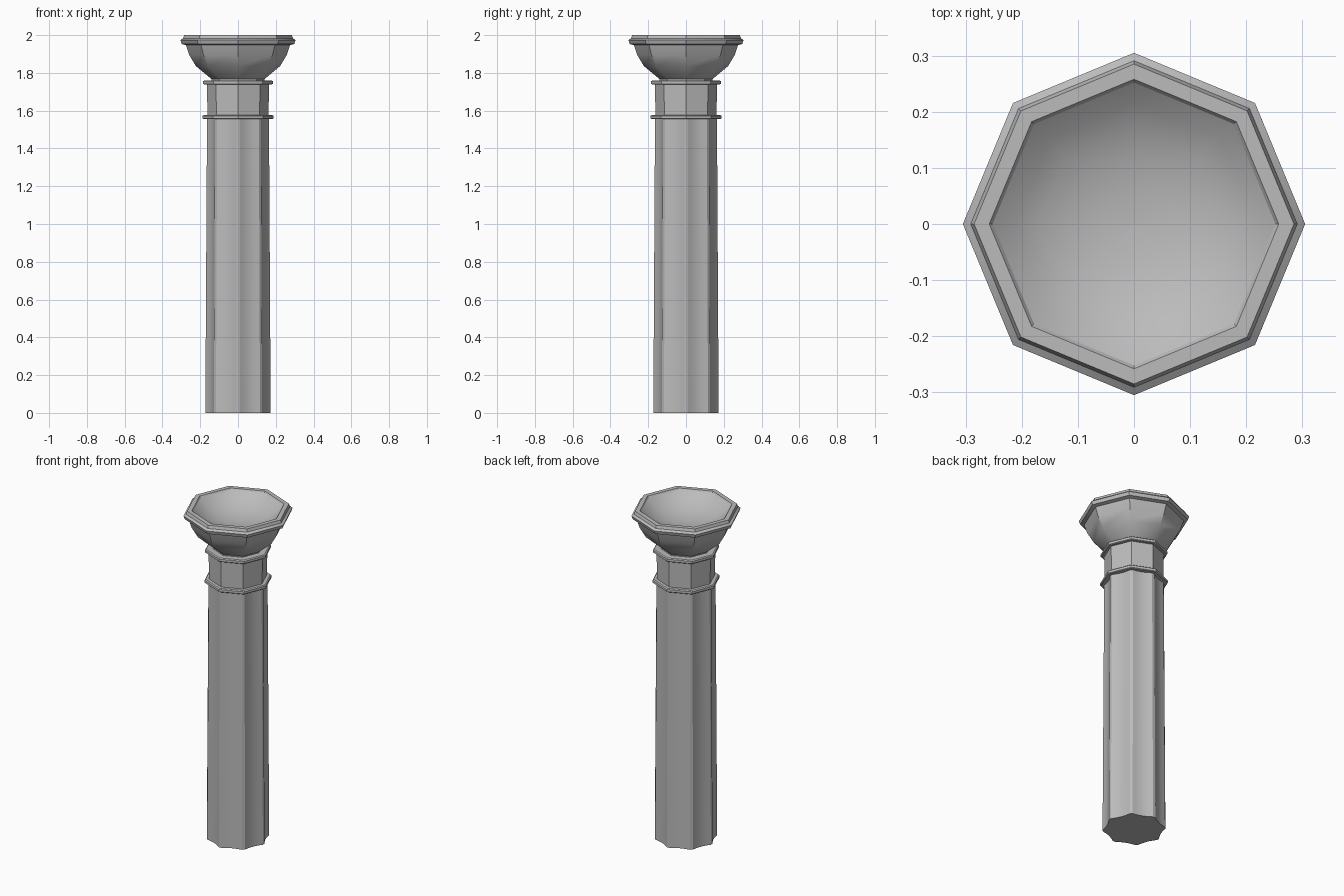
import bpy
import bmesh
from math import sin, cos, pi, radians
from mathutils import Vector

if "Cube" in bpy.data.objects:
    bpy.data.objects.remove(bpy.data.objects["Cube"], do_unlink=True)

SIDES = 8

stone = bpy.data.materials.new("grey stone")
stone.use_nodes = True
GREY = (0.5, 0.5, 0.5, 1)
stone.diffuse_color = GREY
stone.node_tree.nodes["Principled BSDF"].inputs["Base Color"].default_value = GREY


def octagon(radius):
    """Corners of an octagon pointing along the axes."""
    return [Vector((radius * cos(2 * pi * i / SIDES), radius * sin(2 * pi * i / SIDES)))
            for i in range(SIDES)]


def fluted_octagon(radius, arris=0.008, depth=0.008, steps=5):
    """Octagon with narrow flat arrises and shallow hollow sides."""
    points = []
    corners = octagon(radius)
    for i, start in enumerate(corners):
        end = corners[(i + 1) % SIDES]
        across_a = Vector((-start.y, start.x)).normalized() * arris
        across_b = Vector((end.y, -end.x)).normalized() * arris
        a, b = start + across_a, end + across_b
        inward = -(a + b).normalized()
        for s in range(steps + 1):
            t = s / steps
            points.append(a.lerp(b, t) + inward * depth * sin(pi * t))
    return points


def loft(name, sections, cap_start=True, cap_end=True, angle=30):
    """Skin a stack of (outline, height) sections."""
    bm = bmesh.new()
    rings = [[bm.verts.new((p.x, p.y, z)) for p in outline] for outline, z in sections]
    for low, high in zip(rings, rings[1:]):
        n = len(low)
        for i in range(n):
            j = (i + 1) % n
            bm.faces.new((low[i], low[j], high[j], high[i]))
    if cap_start:
        bm.faces.new(rings[0][::-1])
    if cap_end:
        bm.faces.new(rings[-1])
    mesh = bpy.data.meshes.new(name)
    bm.to_mesh(mesh)
    bm.free()
    mesh.materials.append(stone)
    obj = bpy.data.objects.new(name, mesh)
    bpy.context.collection.objects.link(obj)
    bpy.ops.object.select_all(action="DESELECT")
    obj.select_set(True)
    bpy.context.view_layer.objects.active = obj
    bpy.ops.object.shade_smooth_by_angle(angle=radians(angle))
    return obj


def octagonal(name, profile, **options):
    return loft(name, [(octagon(r), z) for r, z in profile], **options)


# Tapered shaft with hollow sides
loft("shaft", [(fluted_octagon(0.173), 0), (fluted_octagon(0.164), 1.56)])

# Neck between two moulded bands
octagonal("neck", [(0.161, 1.56), (0.165, 1.75)])
for name, z, r in (("lower_band", 1.555, 0.187), ("upper_band", 1.738, 0.184)):
    octagonal(name, [(r - 0.005, z), (r, z + 0.004), (r, z + 0.018), (r - 0.006, z + 0.023)])

# Flared capital with stepped rim
octagonal("capital", [
    (0.14, 1.75), (0.14, 1.767), (0.223, 1.836), (0.258, 1.895), (0.276, 1.947),
    (0.298, 1.953), (0.305, 1.973), (0.291, 1.983), (0.285, 2.0),
    (0.258, 2.0), (0.252, 1.992),
], cap_end=False)

# Hollow dish in the top of the capital
octagonal("dish", [(0.252, 1.992), (0.215, 1.962), (0.17, 1.938), (0.12, 1.92),
                   (0.06, 1.91), (0.004, 1.907)], cap_start=False, angle=60)
